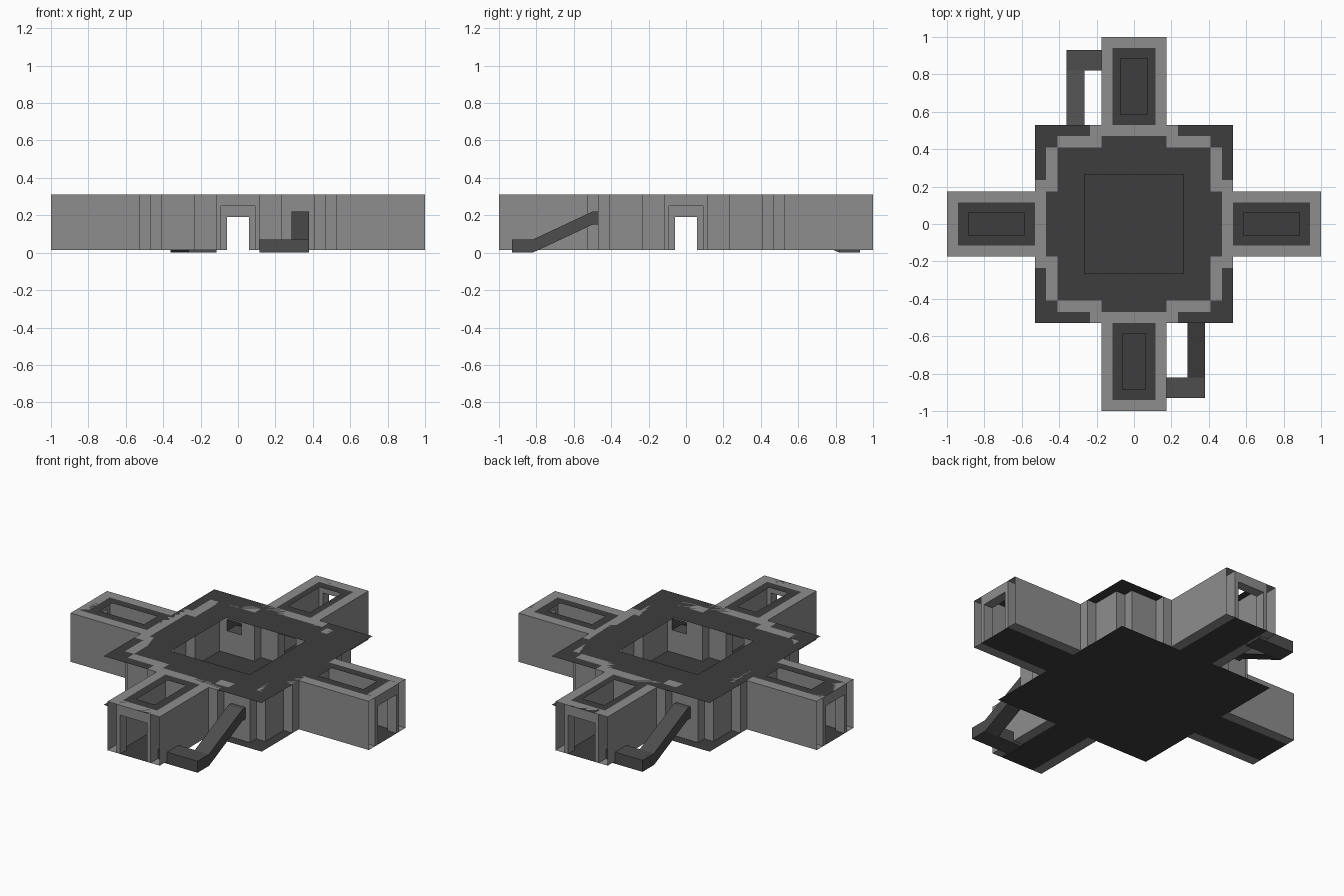
import bpy, bmesh, math
from mathutils import Matrix

if "Cube" in bpy.data.objects:
    bpy.data.objects.remove(bpy.data.objects["Cube"])

BASE, TOP = 0.015, 0.31
IN, OUT = 0.115, 0.175      # corridor half widths, inside and outside of the wall


def material(name, g):
    m = bpy.data.materials.new(name)
    m.diffuse_color = (g, g, g, 1)
    m.use_nodes = True
    m.node_tree.nodes["Principled BSDF"].inputs["Base Color"].default_value = m.diffuse_color
    return m


stone = material("wall_stone", 0.27)
dark = material("dark_stone", 0.047)
duct = material("duct_grey", 0.075)


def panel(polys, plane, at, u0, u1, v0, v1, hole=None):
    """Rectangle in plane x, y or z at a given offset, with an optional rectangular hole."""
    place = {"x": lambda u, v: (at, u, v),
             "y": lambda u, v: (u, at, v),
             "z": lambda u, v: (u, v, at)}[plane]
    parts = [(u0, u1, v0, v1)]
    if hole:
        a, b, c, d = hole
        parts = [(u0, a, v0, v1), (b, u1, v0, v1), (a, b, v0, c), (a, b, d, v1)]
    for p, q, r, s in parts:
        if q - p > 1e-6 and s - r > 1e-6:
            polys.append([place(p, r), place(q, r), place(q, s), place(p, s)])


def build(name, polys, turn, mat):
    bm = bmesh.new()
    for p in polys:
        bm.faces.new([bm.verts.new(c) for c in p])
    bmesh.ops.remove_doubles(bm, verts=bm.verts, dist=1e-5)
    bmesh.ops.recalc_face_normals(bm, faces=bm.faces)
    bm.transform(Matrix.Rotation(turn * math.pi / 2, 4, "Z"))
    me = bpy.data.meshes.new(name)
    bm.to_mesh(me)
    bm.free()
    ob = bpy.data.objects.new(name, me)
    bpy.context.collection.objects.link(ob)
    me.materials.append(mat)


def doorway(polys, y0, y1, half, height):
    """Reveals of a door cut through a wall from y0 to y1."""
    for s in (-half, half):
        panel(polys, "x", s, y0, y1, BASE, height)
    panel(polys, "z", height, -half, half, y0, y1)


def room_wall(vent):
    """One side of the stepped room wall, facing +y."""
    w = []
    door = (-0.06, 0.06, BASE, 0.19)
    panel(w, "y", 0.47, -0.175, 0.175, BASE, TOP, door)
    panel(w, "y", 0.53, -0.235, 0.235, BASE, TOP, door)
    doorway(w, 0.47, 0.53, 0.06, 0.19)
    panel(w, "z", TOP, -0.235, 0.235, 0.47, 0.53)
    for s in (-1, 1):
        hole = (*vent, 0.15, 0.22) if vent and s < 0 else None
        lo, hi = sorted((s * 0.175, s * 0.41))
        panel(w, "y", 0.41, lo, hi, BASE, TOP, hole)
        panel(w, "z", TOP, lo, hi, 0.41, 0.47)
        lo, hi = sorted((s * 0.235, s * 0.41))
        panel(w, "y", 0.47, lo, hi, BASE, TOP, hole)
        panel(w, "x", s * 0.175, 0.41, 0.47, BASE, TOP)
        panel(w, "x", s * 0.235, 0.47, 0.53, BASE, TOP)
        panel(w, "x", s * 0.41, 0.41, 0.47, BASE, TOP)
    return w


def corridor_wall(vent):
    """Hollow side walls and the end wall with its larger door."""
    w = []
    for s in (-1, 1):
        hole = (0.82, 0.93, BASE, 0.07) if vent and s < 0 else None
        panel(w, "x", s * IN, 0.53, 1, BASE, TOP, hole)
        panel(w, "x", s * OUT, 0.53, 1, BASE, TOP, hole)
        lo, hi = sorted((s * IN, s * OUT))
        panel(w, "z", TOP, lo, hi, 0.53, 1)
        panel(w, "z", BASE, lo, hi, 0.53, 1)
    for y in (0.94, 1):
        panel(w, "y", y, -IN, IN, BASE, TOP, (-0.09, 0.09, BASE, 0.25))
    doorway(w, 0.94, 1, 0.09, 0.25)
    panel(w, "z", TOP, -IN, IN, 0.94, 1)
    return w


def vent_duct(a, b):
    """Square duct from the corridor side, round a corner and up into the room."""
    d = []
    ys = [0.93, 0.82, 0.5, 0.41]
    zs = [0, 0, 0.15, 0.15]
    h = 0.07
    for i in range(3):
        y0, y1, z0, z1 = ys[i], ys[i + 1], zs[i], zs[i + 1]
        for t in (0, h):        # floor and roof
            d.append([(a, y0, z0 + t), (b, y0, z0 + t), (b, y1, z1 + t), (a, y1, z1 + t)])
        for x in ((a,) if i == 0 else (a, b)):     # sides
            d.append([(x, y0, z0), (x, y1, z1), (x, y1, z1 + h), (x, y0, z0 + h)])
    panel(d, "y", 0.93, a, b, 0, h)
    for y in (0.82, 0.93):
        panel(d, "y", y, b, -IN, 0, h)
    for z in (0, h):
        panel(d, "z", z, b, -IN, 0.82, 0.93)
    return d


# Four sides, with vents on the back and front
vents = {0: (-0.36, -0.265), 2: (-0.38, -0.285)}
for k, side in enumerate(("back", "left", "front", "right")):
    v = vents.get(k)
    build(side + "_room_wall", room_wall(v), k, stone)
    build(side + "_corridor_wall", corridor_wall(v), k, stone)
    if v:
        build(side + "_vent_duct", vent_duct(*v), k, duct)
    roof, floor = [], []
    hw = 0.072 if k == 0 else 0.062
    panel(roof, "z", TOP, -IN, IN, 0.53, 1, (-hw, hw, 0.585, 0.885))
    build(side + "_corridor_ceiling", roof, k, dark)
    panel(floor, "z", BASE, -IN, IN, 0.53, 1)
    build(side + "_corridor_floor", floor, k, dark)

# Room floor and ceiling with its square opening
roof, floor = [], []
panel(roof, "z", TOP, -0.53, 0.53, -0.53, 0.53, (-0.265, 0.265, -0.265, 0.265))
build("room_ceiling", roof, 0, dark)
panel(floor, "z", BASE, -0.53, 0.53, -0.53, 0.53)
build("room_floor", floor, 0, dark)
